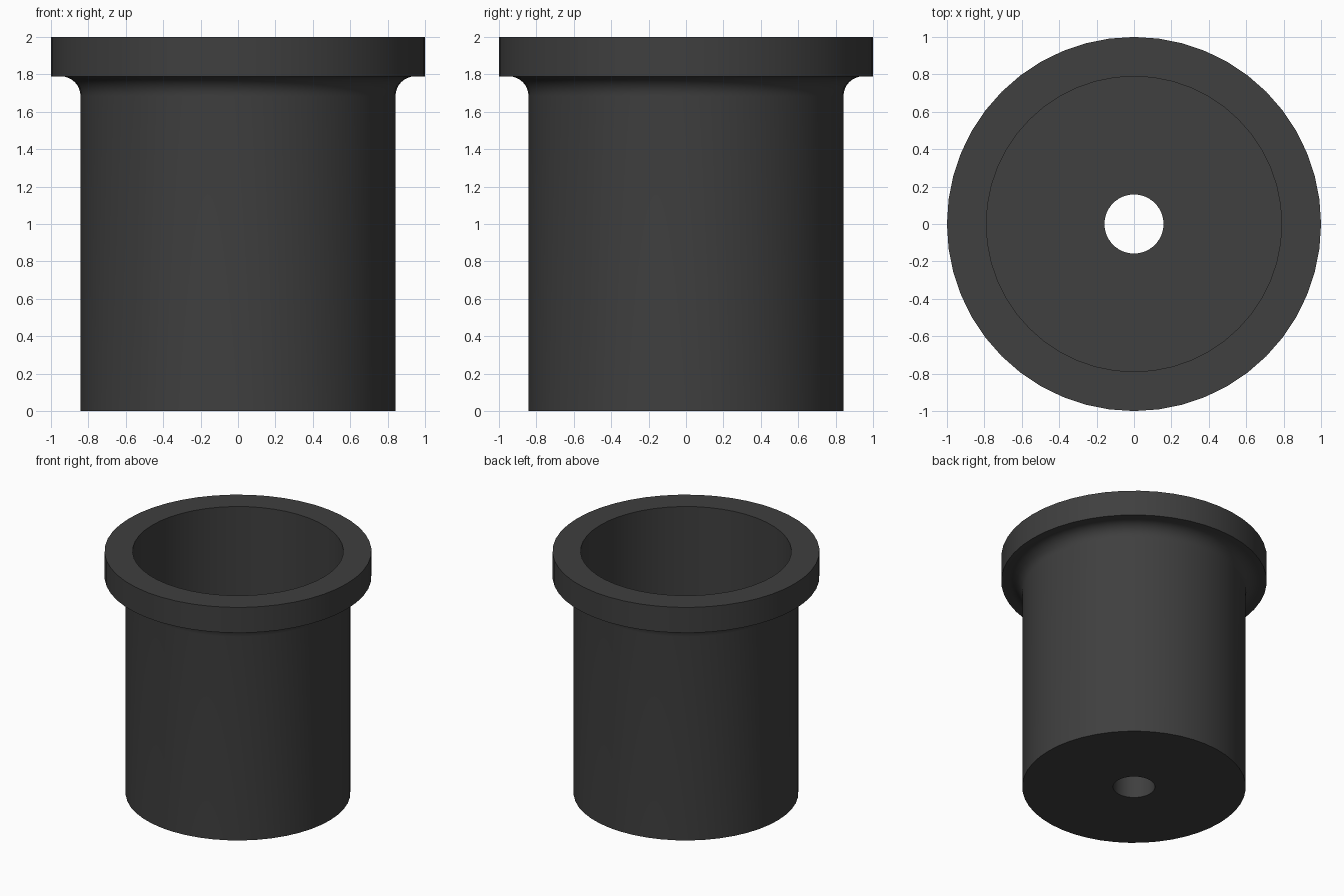
import bpy, bmesh, math

if "Cube" in bpy.data.objects:
    bpy.data.objects.remove(bpy.data.objects["Cube"])

U = 1 / 19          # design unit: outer radius is 19 units
SEGMENTS = 48

# Closed half-section (radius, height): floor with hole, body, fillet, rim, bore
profile = [(3, 0), (16, 0)]
for i in range(9):
    a = math.pi - i * math.pi / 16
    profile.append((18 + 2 * math.cos(a), 32 + 2 * math.sin(a)))
profile += [(19, 34), (19, 38), (15, 38), (15, 4), (3, 4)]

# Revolve the section around z
bm = bmesh.new()
rings = []
for s in range(SEGMENTS):
    a = 2 * math.pi * s / SEGMENTS
    rings.append([bm.verts.new((r * U * math.cos(a), r * U * math.sin(a), z * U))
                  for r, z in profile])
n = len(profile)
for s in range(SEGMENTS):
    p, q = rings[s], rings[(s + 1) % SEGMENTS]
    for i in range(n):
        j = (i + 1) % n
        bm.faces.new((p[i], q[i], q[j], p[j]))
bmesh.ops.recalc_face_normals(bm, faces=bm.faces)
mesh = bpy.data.meshes.new("flanged_cup")
bm.to_mesh(mesh)
bm.free()

cup = bpy.data.objects.new("flanged_cup", mesh)
bpy.context.collection.objects.link(cup)

# Dark grey plastic
mat = bpy.data.materials.new("dark_grey")
mat.diffuse_color = (0.05, 0.05, 0.05, 1)
mat.use_nodes = True
mat.node_tree.nodes["Principled BSDF"].inputs["Base Color"].default_value = mat.diffuse_color
mesh.materials.append(mat)

# Smooth walls, crisp edges
bpy.context.view_layer.objects.active = cup
cup.select_set(True)
bpy.ops.object.shade_smooth_by_angle(angle=math.radians(30))
